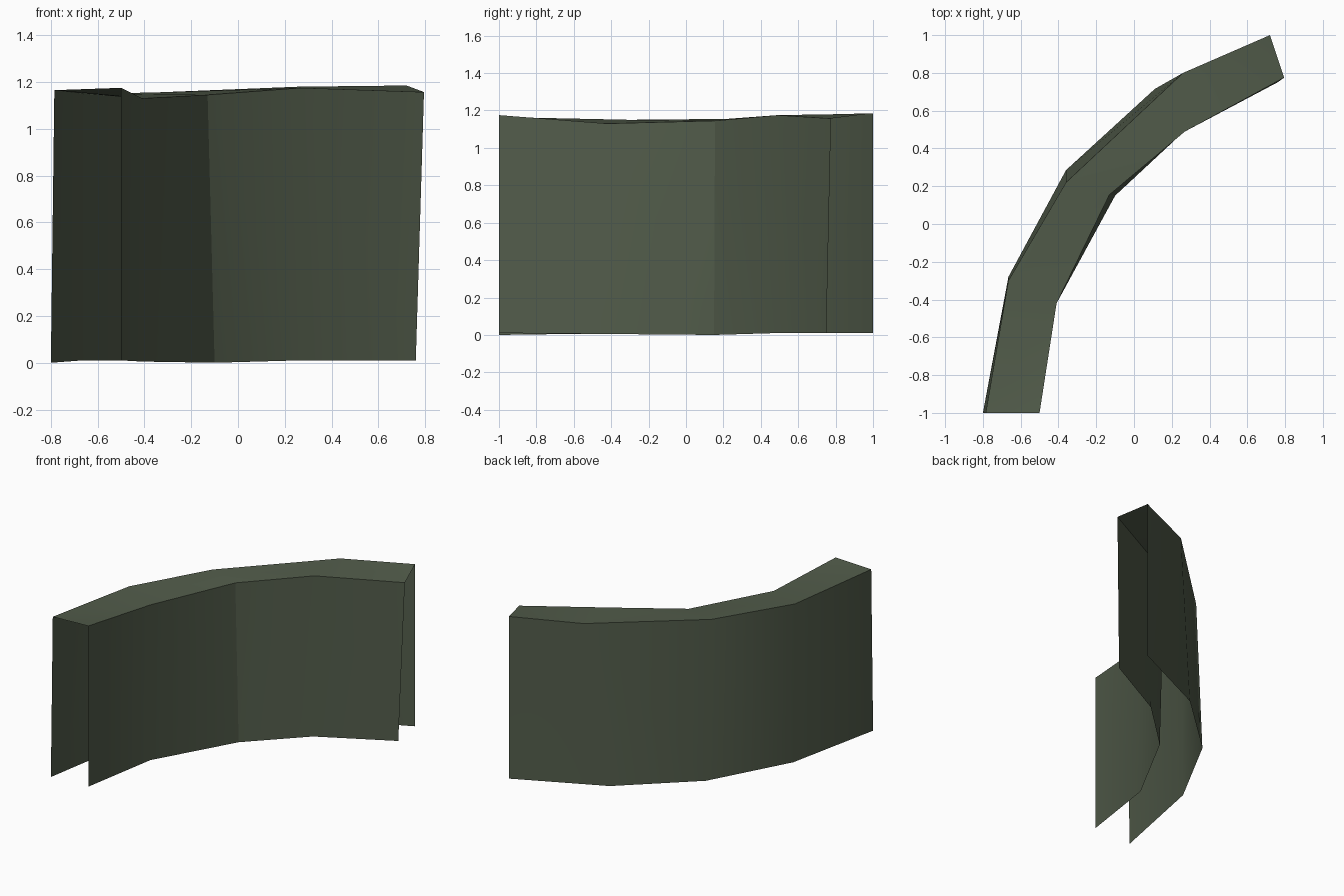
import bpy, bmesh

if "Cube" in bpy.data.objects:
    bpy.data.objects.remove(bpy.data.objects["Cube"])

mat = bpy.data.materials.new("muted hedge green")
mat.diffuse_color = (0.085, 0.108, 0.07, 1)
mat.use_nodes = True
mat.node_tree.nodes["Principled BSDF"].inputs["Base Color"].default_value = mat.diffuse_color

# Cross-section rails along the bend, each hollow underneath and open at the ends
outer_low = [(-.80, -1, 0), (-.665, -.28, 0.01), (-.36, .285, 0.01), (.11, .715, 0.01), (.72, 1, 0.01)]
outer_top = [(-.785, -1, 1.165), (-.665, -.30, 1.15), (-.36, .22, 1.155), (.26, .80, 1.18), (.72, 1, 1.185)]
inner_top = [(-.50, -1, 1.175), (-.41, -.42, 1.13), (-.13, .155, 1.145), (.27, .49, 1.175), (.795, .775, 1.157)]
inner_low = [(-.50, -1, 0.01), (-.41, -.42, 0.005), (-.10, .15, 0), (.26, .485, 0.01), (.76, .75, 0.01)]

bm = bmesh.new()
rails = [[bm.verts.new(p) for p in rail] for rail in (outer_low, outer_top, inner_top, inner_low)]

# Outer wall, top and inner wall as strips between neighbouring rails
for a, b in zip(rails, rails[1:]):
    for i in range(4):
        for tri in ((a[i], a[i + 1], b[i + 1]), (a[i], b[i + 1], b[i])):
            f = bm.faces.new(tri[::-1])
            f.smooth = True
bm.normal_update()
# Make the top face upward and the walls face outward
if sum(f.normal.z for f in bm.faces) < 0:
    bmesh.ops.reverse_faces(bm, faces=bm.faces[:])

# Crisp top rims and one crisp fold on the inside of the bend
for rail in rails[1:3]:
    for p, q in zip(rail, rail[1:]):
        bm.edges.get((p, q)).smooth = False
bm.edges.get((rails[2][2], rails[3][2])).smooth = False

mesh = bpy.data.meshes.new("curved_hedge")
bm.to_mesh(mesh)
bm.free()
mesh.materials.append(mat)
hedge = bpy.data.objects.new("curved_hedge", mesh)
bpy.context.collection.objects.link(hedge)
